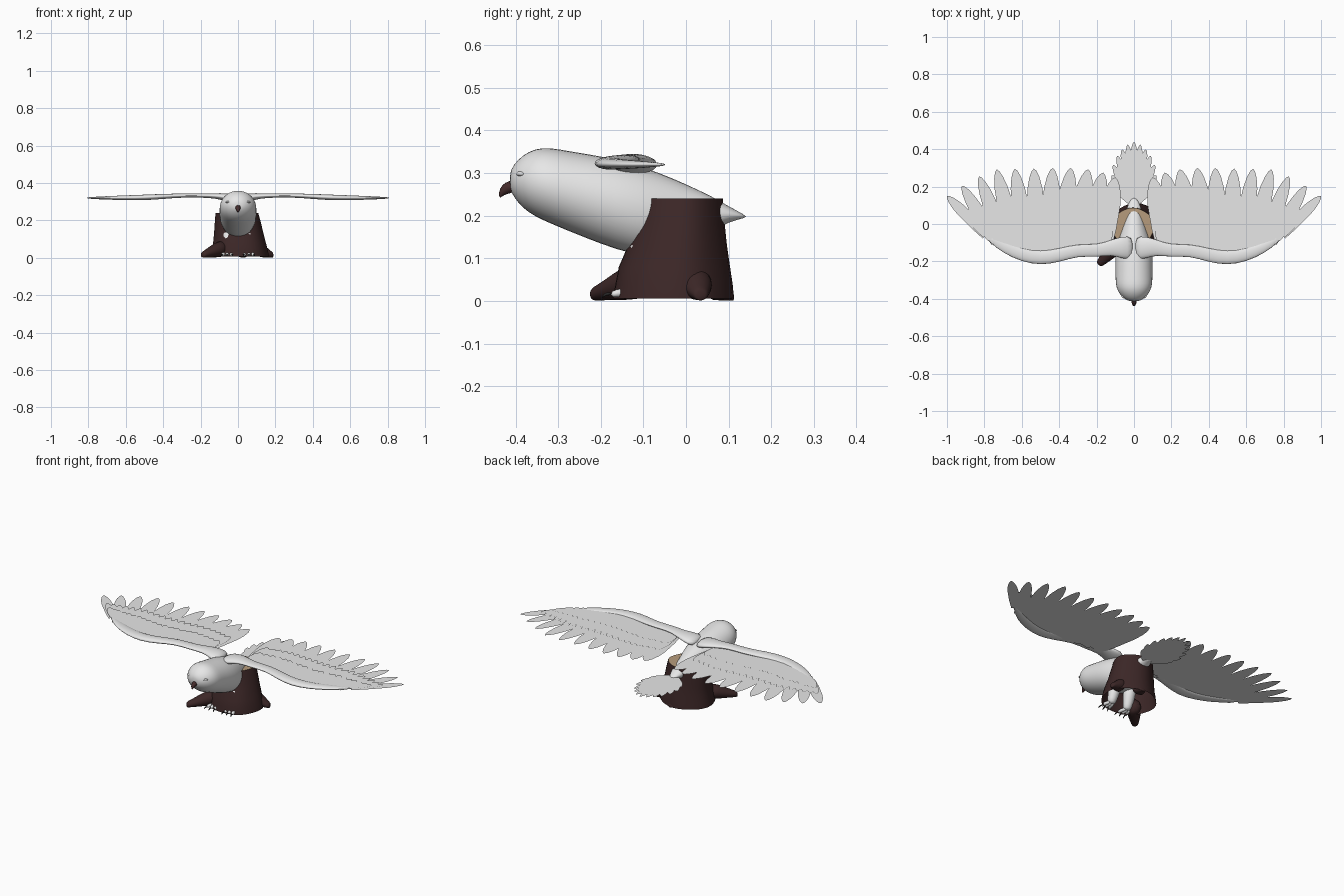
import bpy, bmesh, math
from mathutils import Vector

cube = bpy.data.objects.get("Cube")
if cube:
    bpy.data.objects.remove(cube)


def material(name, rgb):
    m = bpy.data.materials.new(name)
    m.use_nodes = True
    m.diffuse_color = (*rgb, 1)
    m.node_tree.nodes["Principled BSDF"].inputs["Base Color"].default_value = (*rgb, 1)
    return m


WHITE = material("white_plumage", (0.8, 0.8, 0.8))
BARK = material("dark_bark", (0.045, 0.02, 0.02))
WOOD = material("cut_wood", (0.47, 0.33, 0.2))
BEAK = material("dark_beak", (0.06, 0.025, 0.025))
CLAW = material("black_claw", (0.02, 0.02, 0.02))
EYE = material("amber_eye", (0.6, 0.45, 0.2))


def finish(bm, name, mats, subdiv=0, smooth=True):
    bmesh.ops.recalc_face_normals(bm, faces=bm.faces)
    me = bpy.data.meshes.new(name)
    bm.to_mesh(me)
    bm.free()
    for m in mats:
        me.materials.append(m)
    ob = bpy.data.objects.new(name, me)
    bpy.context.collection.objects.link(ob)
    if subdiv:
        ob.modifiers.new("Subdivision", 'SUBSURF').levels = subdiv
    me.polygons.foreach_set("use_smooth", [smooth] * len(me.polygons))
    return ob


def loft(name, rings, mat, sides=14, subdiv=1):
    """Skin elliptical rings given as (centre, half axis, half axis)."""
    bm = bmesh.new()
    loops = []
    for c, a, b in rings:
        angles = [math.tau * i / sides for i in range(sides)]
        loops.append([bm.verts.new(Vector(c) + Vector(a) * math.cos(t) + Vector(b) * math.sin(t))
                      for t in angles])
    for lo, hi in zip(loops, loops[1:]):
        for i in range(sides):
            j = (i + 1) % sides
            bm.faces.new((lo[i], lo[j], hi[j], hi[i]))
    bm.faces.new(loops[0])
    bm.faces.new(loops[-1])
    return finish(bm, name, [mat], subdiv)


def tube(name, points, mat, sides=8, subdiv=1):
    """Round limb through (x, y, z, radius) points."""
    rings = []
    axis = (Vector(points[-1][:3]) - Vector(points[0][:3])).normalized()
    side = axis.orthogonal().normalized()
    up = axis.cross(side)
    for x, y, z, r in points:
        rings.append(((x, y, z), side * r, up * r))
    return loft(name, rings, mat, sides, subdiv)


def ball(name, loc, scale, mat):
    bm = bmesh.new()
    bmesh.ops.create_uvsphere(bm, u_segments=14, v_segments=8, radius=1)
    for v in bm.verts:
        v.co = Vector(loc) + Vector(a * b for a, b in zip(v.co, scale))
    return finish(bm, name, [mat])


BLADE = [(0, 0.85), (0.3, 1), (0.62, 1), (0.78, 0.85), (0.9, 0.58), (0.97, 0.28)]


def blade(bm, base, tip, width, z):
    """Flat rounded feather from base to tip."""
    base, tip = Vector(base), Vector(tip)
    d = tip - base
    n = Vector((-d.y, d.x)).normalized() * width
    pts = [base + d * t + n * w for t, w in BLADE] + [tip]
    pts += [base + d * t - n * w for t, w in reversed(BLADE)]
    bm.faces.new([bm.verts.new((p.x, p.y, z)) for p in pts])


# Body and head: y, top, bottom, half width
BODY = [(-.414, .30, .262, .02), (-.405, .32, .245, .045), (-.385, .342, .218, .07),
        (-.355, .359, .197, .09), (-.32, .362, .181, .1), (-.27, .352, .16, .1),
        (-.2, .342, .132, .102), (-.13, .325, .108, .1), (-.06, .302, .1, .082),
        (0, .275, .12, .062), (.06, .247, .16, .044), (.1, .222, .186, .036), (.142, .2, .195, .01)]
loft("body", [((0, y, (t + b) / 2), (w, 0, 0), (0, 0, (t - b) / 2)) for y, t, b, w in BODY],
     WHITE, 18)

# Beak
tube("beak", [(0, -.395, .272, .018), (0, -.418, .266, .016), (0, -.433, .256, .01),
              (0, -.438, .243, .003)], BEAK)

# Tail fan
bm = bmesh.new()
TAIL = [(0, .44), (.034, .425), (.064, .4), (.09, .365), (.112, .315), (.12, .26), (.105, .205)]
for i, (x, y) in enumerate(TAIL):
    for s in ((1, -1) if x else (1,)):
        blade(bm, (0, .11), (x * s, y), .024, .2 - i * .0008)
finish(bm, "tail_feathers", [WHITE], smooth=False)

# Wing arm: x, y, z, half depth, half thickness
ARM = [(0, -.13, .312, .07, .024), (.07, -.125, .325, .06, .022), (.12, -.125, .331, .042, .014),
       (.2, -.145, .333, .034, .011), (.3, -.138, .333, .034, .011), (.4, -.168, .328, .038, .014),
       (.5, -.184, .322, .038, .016), (.6, -.166, .321, .037, .013), (.7, -.125, .32, .032, .01),
       (.77, -.08, .32, .02, .006), (.81, -.05, .32, .006, .003)]
TIPS = [(.1, .25), (.165, .275), (.245, .293), (.338, .3), (.435, .3), (.535, .297),
        (.637, .296), (.735, .293), (.828, .255), (.92, .205), (1.0, .15)]


def arm_y(x):
    for a, b in zip(ARM, ARM[1:]):
        if a[0] <= x <= b[0]:
            return a[1] + (b[1] - a[1]) * (x - a[0]) / (b[0] - a[0])
    return ARM[-1][1]


for s, side in ((1, "left"), (-1, "right")):
    loft(side + "_wing_arm", [((x * s, y, z), (0, d, 0), (0, 0, h)) for x, y, z, d, h in ARM],
         WHITE, 12)

    # Long flight feathers with two shorter covert rows above
    for row, (reach, lift) in enumerate(((1, 0), (.62, .005), (.4, .009))):
        bm = bmesh.new()
        steps = (len(TIPS) - 1) * (1 if row == 0 else 2)
        for i in range(steps + 1):
            f = i / steps
            k = min(int(f * (len(TIPS) - 1)), len(TIPS) - 2)
            tip = Vector(TIPS[k]).lerp(Vector(TIPS[k + 1]), f * (len(TIPS) - 1) - k)
            bx = .165 + .625 * f ** .85
            base = Vector((bx, arm_y(bx) + .005))
            tip = base.lerp(tip, reach)
            width = (.052 - .022 * f ** 2) * (1 if row == 0 else .72)
            blade(bm, (base.x * s, base.y), (tip.x * s, tip.y), width,
                  .3165 + lift + .0004 * (i % 3))
        finish(bm, f"{side}_{('flight_feathers', 'long_coverts', 'short_coverts')[row]}",
               [WHITE], smooth=False)

    # Eye with pupil and brow
    ball(side + "_eye", (.043 * s, -.388, .284), (.016, .009, .011), EYE)
    ball(side + "_pupil", (.044 * s, -.394, .284), (.008, .005, .008), CLAW)
    ball(side + "_brow", (.044 * s, -.386, .298), (.024, .013, .007), WHITE)

    # Feathered leg, toes and claws
    tube(side + "_leg", [(.05 * s, -.09, .15, .04), (.052 * s, -.105, .09, .036),
                         (.055 * s, -.12, .04, .028), (.055 * s, -.13, .014, .022)], WHITE, 10)
    for k in (-1, 0, 1):
        x = .058 * s + .012 * k
        tube(side + "_toe", [(x, -.12, .02, .011), (x + .008 * k, -.15, .02, .011),
                             (x + .014 * k, -.178, .015, .009)], WHITE)
        tube(side + "_claw", [(x + .014 * k, -.174, .017, .006), (x + .017 * k, -.19, .017, .004),
                              (x + .019 * k, -.198, .006, .001)], CLAW, 6)

# Hollow stump: z, front y, back y, right x, left x
STUMP = [(.006, -.174, .11, -.145, .165), (.04, -.168, .107, -.14, .16), (.08, -.16, .101, -.133, .149),
         (.13, -.138, .094, -.128, .136), (.19, -.122, .088, -.124, .122), (.24, -.114, .085, -.12, .108)]
N = 32
bm = bmesh.new()
loops = []
for z, front, back, right, left in STUMP:
    ring = []
    for i in range(N):
        a = math.tau * i / N
        rx, ry = (left - right) / 2, (back - front) / 2
        wave = 1 + .018 * math.sin(5 * a)
        ring.append(bm.verts.new(((left + right) / 2 + rx * math.cos(a) * wave,
                                  (front + back) / 2 + ry * math.sin(a) * wave, z)))
    loops.append(ring)
for lo, hi in zip(loops, loops[1:]):
    for i in range(N):
        bm.faces.new((lo[i], lo[(i + 1) % N], hi[(i + 1) % N], hi[i]))
top = bm.faces.new(loops[-1])
bmesh.ops.inset_region(bm, faces=[top], thickness=.012)
top.material_index = 1
stump = finish(bm, "stump", [BARK, WOOD])
bpy.context.view_layer.objects.active = stump
stump.select_set(True)
bpy.ops.object.shade_smooth_by_angle(angle=math.radians(40))

# Roots spreading from the stump: start, end, half width, height
for name, p, q, w, h in (("front_root", (-.07, -.09), (-.19, -.218), .05, .1),
                         ("left_root", (.1, .02), (.188, .035), .045, .09),
                         ("back_root", (.02, .05), (.03, .112), .045, .06)):
    p, q = Vector(p), Vector(q)
    n = Vector((p.y - q.y, q.x - p.x)).normalized()
    rings = []
    for t, ws, hs in ((0, 1, 1), (.4, .85, .85), (.75, .6, .5), (.95, .42, .36), (1, .3, .28)):
        c = p.lerp(q, t)
        rings.append(((c.x, c.y, h * hs / 2), (n.x * w * ws, n.y * w * ws, 0), (0, 0, h * hs / 2)))
    loft(name, rings, BARK, 10)
